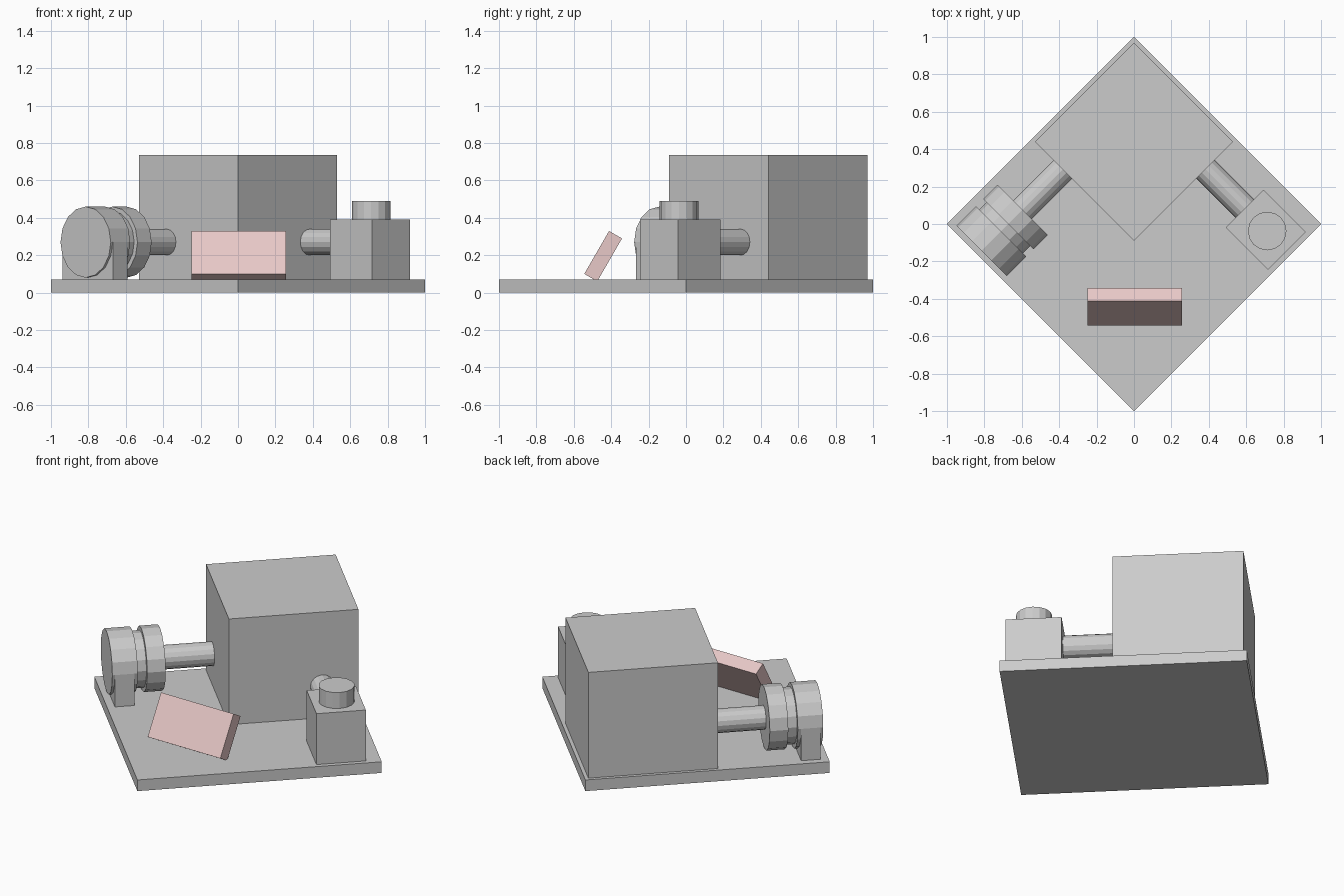
import bpy
from math import radians, pi
from mathutils import Vector, Matrix

if "Cube" in bpy.data.objects:
    bpy.data.objects.remove(bpy.data.objects["Cube"])

# Most parts are laid out on u/v axes parallel to the base edges,
# which are turned 45 degrees from x/y.
TURN = Matrix.Rotation(radians(45), 4, 'Z')


def finish(name):
    obj = bpy.context.object
    obj.name = name
    obj.data.name = name
    return obj


def block(name, u, v, z):
    """Turned box from (min, max) ranges."""
    mid = Vector([(a + b) / 2 for a, b in (u, v, z)])
    bpy.ops.mesh.primitive_cube_add(size=1, location=TURN @ mid, rotation=(0, 0, pi / 4))
    obj = finish(name)
    obj.scale = [b - a for a, b in (u, v, z)]
    return obj


def rod(name, start, end, radius, sides=16):
    """Cylinder between two u/v/z points."""
    a, b = TURN @ Vector(start), TURN @ Vector(end)
    axis = b - a
    bpy.ops.mesh.primitive_cylinder_add(
        vertices=sides, radius=radius, depth=axis.length, location=(a + b) / 2,
        rotation=axis.to_track_quat('Z', 'Y').to_euler())
    return finish(name)


HALF = 2 ** 0.5 / 2
FLOOR = 0.07
AXIS_Z = 0.27

# Base plate and main housing
block("base_plate", (-HALF, HALF), (-HALF, HALF), (0, FLOOR))
block("main_housing", (-0.064, 0.686), (-0.064, 0.686), (FLOOR, 0.735))

# Left unit: shaft, paired discs with a neck between, and foot
V = 0.475
for name, u0, u1, radius in (
        ("left_shaft", -0.38, -0.06, 0.07),
        ("inner_disc", -0.475, -0.368, 0.19),
        ("disc_neck", -0.54, -0.465, 0.165),
        ("outer_disc", -0.677, -0.53, 0.19)):
    rod(name, (u0, V, AXIS_Z), (u1, V, AXIS_Z), radius)
block("disc_foot", (-0.662, -0.549), (V - 0.19, V + 0.19), (FLOOR, AXIS_Z))

# Right unit: shaft, valve box and round cap
U = 0.477
rod("right_shaft", (U, -0.37, AXIS_Z), (U, -0.06, AXIS_Z), 0.07)
block("valve_box", (0.334, 0.62), (-0.68, -0.36), (FLOOR, 0.39))
rod("valve_cap", (U, -0.53, 0.38), (U, -0.53, 0.49), 0.103)

# Tilted front panel
bpy.ops.mesh.primitive_cube_add(size=1, location=(0.005, -0.443, 0.195),
                                rotation=(radians(-30), 0, 0))
panel = finish("control_panel")
panel.scale = (0.505, 0.08, 0.265)
mat = bpy.data.materials.new("dusty_red")
mat.diffuse_color = (0.8, 0.58, 0.57, 1)
mat.use_nodes = True
mat.node_tree.nodes["Principled BSDF"].inputs["Base Color"].default_value = mat.diffuse_color
panel.data.materials.append(mat)
